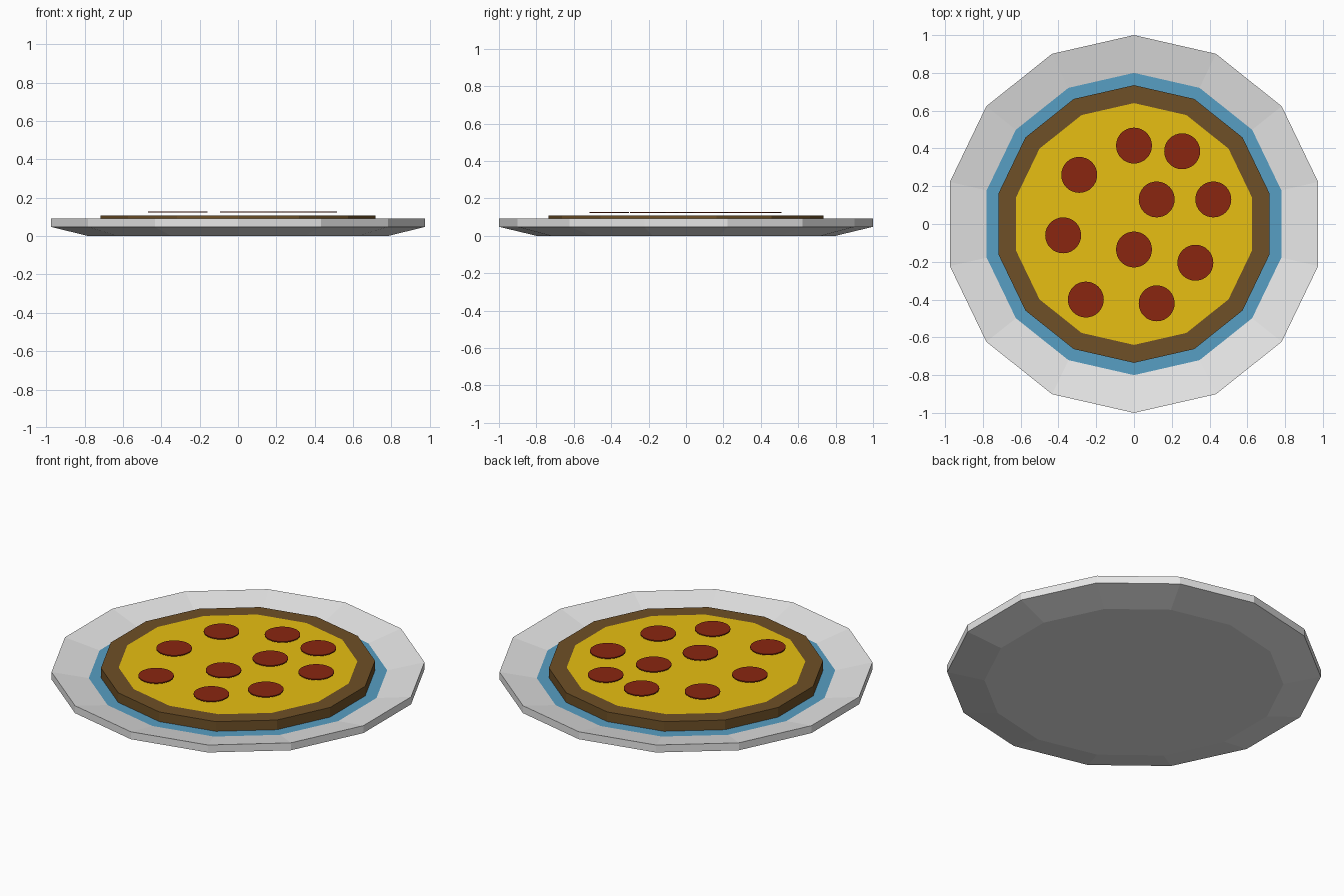
import bpy, bmesh, math

if "Cube" in bpy.data.objects:
    bpy.data.objects.remove(bpy.data.objects["Cube"])

SIDES = 14


def material(name, rgb):
    m = bpy.data.materials.new(name)
    m.diffuse_color = (*rgb, 1)
    m.use_nodes = True
    m.node_tree.nodes["Principled BSDF"].inputs["Base Color"].default_value = m.diffuse_color
    return m


grey = material("plate grey", (0.8, 0.8, 0.8))
blue = material("plate blue", (0.095, 0.342, 0.546))
brown = material("crust brown", (0.156, 0.08, 0.02))
yellow = material("cheese yellow", (0.8, 0.52, 0.006))
red = material("pepperoni red", (0.254, 0.019, 0.005))


def lathe(name, profile, mats, sides=SIDES, at=(0, 0, 0), top=0):
    """Closed solid from (radius, z) rings, bottom to top; top = cap material index."""
    bm = bmesh.new()
    rings = []
    for r, z in profile:
        angles = [math.pi / 2 + 2 * math.pi * i / sides for i in range(sides)]
        rings.append([bm.verts.new((r * math.cos(a), r * math.sin(a), z)) for a in angles])
    for lo, hi in zip(rings, rings[1:]):
        for i in range(sides):
            j = (i + 1) % sides
            bm.faces.new((lo[i], lo[j], hi[j], hi[i]))
    bm.faces.new(rings[0][::-1])
    bm.faces.new(rings[-1]).material_index = top
    me = bpy.data.meshes.new(name)
    bm.to_mesh(me)
    bm.free()
    for m in mats:
        me.materials.append(m)
    ob = bpy.data.objects.new(name, me)
    ob.location = at
    bpy.context.collection.objects.link(ob)
    return ob


# Plate with sloping rim and blue floor
lathe("plate", [(0.8, 0), (1, 0.048), (1, 0.092), (0.8, 0.05)], [grey, blue], top=1)

# Crust with the cheese inset in its top face
lathe("pizza_base", [(0.735, 0.051), (0.735, 0.108), (0.64, 0.108)], [brown, yellow], top=1)

# Thin pepperoni slices just above the cheese
spots = [(0, 0.415), (0.255, 0.385), (-0.29, 0.26), (0.12, 0.13), (0.42, 0.13),
         (-0.375, -0.06), (0, -0.135), (0.325, -0.205), (-0.255, -0.4), (0.12, -0.42)]
for n, (x, y) in enumerate(spots, 1):
    lathe(f"pepperoni_{n}", [(0.095, 0.122), (0.095, 0.128)], [red], sides=32, at=(x, y, 0))
